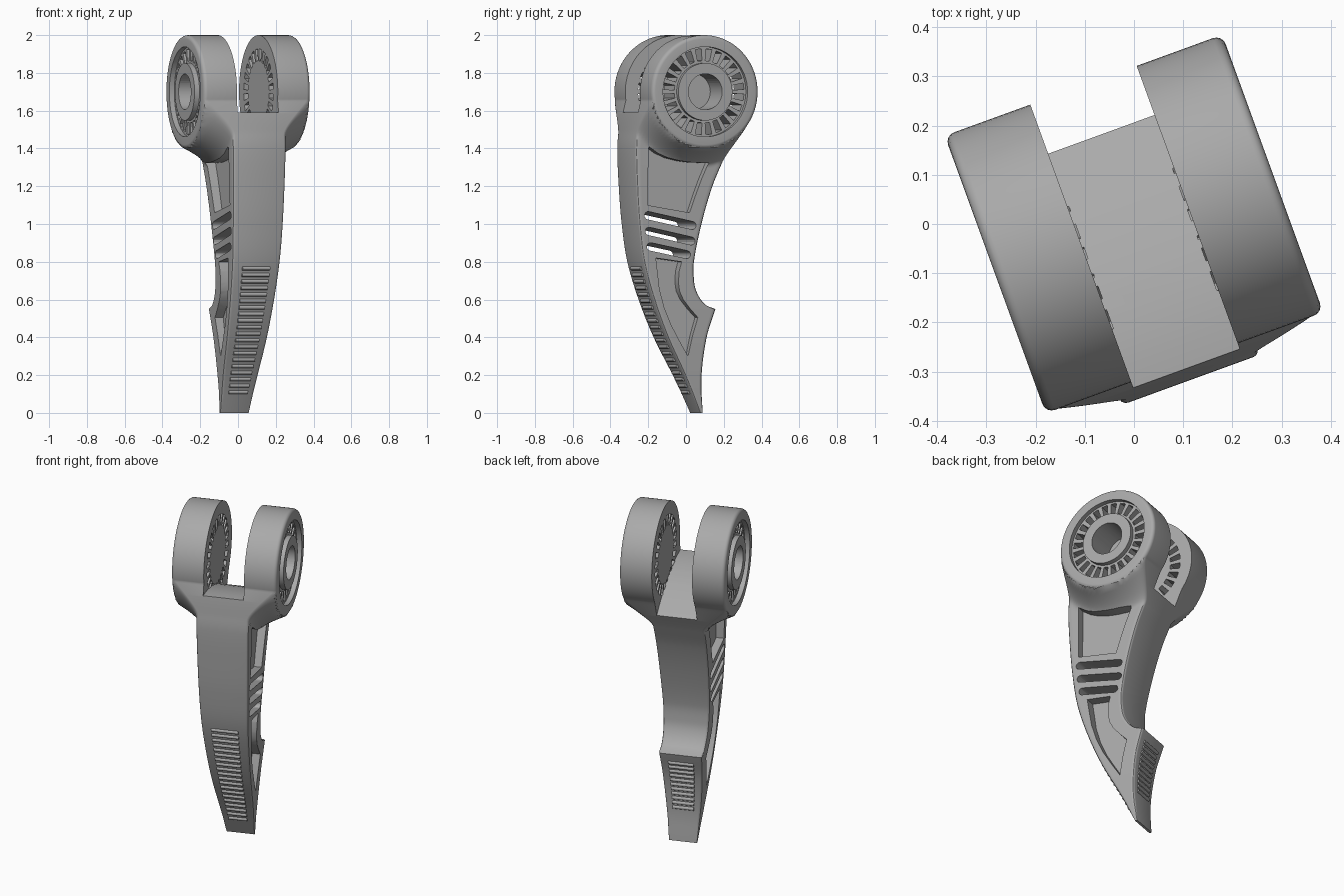
import bpy, bmesh, math

cube = bpy.data.objects.get("Cube")
if cube:
    bpy.data.objects.remove(cube, do_unlink=True)

grey = bpy.data.materials.new("plain_grey")
grey.use_nodes = True
grey.diffuse_color = (0.4, 0.4, 0.4, 1)
grey.node_tree.nodes["Principled BSDF"].inputs["Base Color"].default_value = (0.4, 0.4, 0.4, 1)

HUB_Z, HUB_R, HALF, GAP = 1.70, 0.30, 0.30, 0.115
TURN = math.radians(20)


def curve(points, z):
    """Smooth interpolation through (z, value) points."""
    def slope(i):
        a, b = points[max(i - 1, 0)], points[min(i + 1, len(points) - 1)]
        return (b[1] - a[1]) / (b[0] - a[0])
    i = 0
    while i < len(points) - 2 and z > points[i + 1][0]:
        i += 1
    (z0, p0), (z1, p1) = points[i], points[i + 1]
    h = z1 - z0
    t = (z - z0) / h
    return ((2*t**3 - 3*t**2 + 1) * p0 + (t**3 - 2*t**2 + t) * h * slope(i)
            + (3*t**2 - 2*t**3) * p1 + (t**3 - t**2) * h * slope(i + 1))


FRONT = [(0, .052), (.2, -.043), (.4, -.145), (.6, -.226), (.8, -.286), (1, -.315),
         (1.2, -.33), (1.4, -.337), (1.5, -.328), (1.6, -.31), (1.76, -.27)]
HEEL = [(0, .066), (.2, .056), (.4, .079), (.55, .125)]
BACK = [(.55, .125), (.565, .08), (.6, .042), (.65, .014), (.7, .002), (.8, 0), (1, .04),
        (1.2, .10), (1.35, .165), (1.42, .195), (1.5, .23), (1.6, .275), (1.76, .28)]
WIDTH = [(0, .08), (.2, .10), (.4, .115), (.6, .126), (.8, .135), (1, .142), (1.4, .15), (1.76, .15)]


def front(z):
    return curve(FRONT, z)


def back(z):
    return curve(HEEL if z < .55 else BACK, z)


def half_width(y, z):
    """Body half width, flaring out around the hub."""
    t = (math.hypot(y, z - HUB_Z) - HUB_R) / 0.10
    base = curve(WIDTH, z)
    return base + (0.295 - base) * (1 - min(max(t, 0), 1)) ** 1.5


def finish(name, bm):
    bmesh.ops.recalc_face_normals(bm, faces=bm.faces)
    mesh = bpy.data.meshes.new(name)
    bm.to_mesh(mesh)
    bm.free()
    mesh.materials.append(grey)
    obj = bpy.data.objects.new(name, mesh)
    bpy.context.collection.objects.link(obj)
    return obj


def skin(bm, rings, caps=True, closed=False):
    rows = [[bm.verts.new(p) for p in ring] for ring in rings]
    n = len(rows[0])
    for a, b in zip(rows, rows[1:] + rows[:1] if closed else rows[1:]):
        for i in range(n):
            j = (i + 1) % n
            bm.faces.new((a[i], a[j], b[j], b[i]))
    if caps and not closed:
        bm.faces.new(rows[0])
        bm.faces.new(rows[-1])


def prism(bm, outline, x0, x1):
    skin(bm, [[(x, y, z) for y, z in outline] for x in (x0, x1)])


def lathe(bm, profile, n=96):
    """Spin a closed (radius, x) profile about the hub axis."""
    skin(bm, [[(x, r * math.cos(a), HUB_Z + r * math.sin(a)) for r, x in profile]
              for a in (math.tau * k / n for k in range(n))], closed=True)


def circle(y, z, r, n):
    return [(y + r * math.cos(math.tau * k / n), z + r * math.sin(math.tau * k / n)) for k in range(n)]


def capsule(a, b, r):
    """Round-ended slot outline."""
    ang = math.atan2(b[1] - a[1], b[0] - a[0])
    pts = []
    for (y, z), start in ((b, ang - math.pi / 2), (a, ang + math.pi / 2)):
        pts += [(y + r * math.cos(start + math.pi * k / 6), z + r * math.sin(start + math.pi * k / 6))
                for k in range(7)]
    return pts


def boolean(obj, other, operation):
    mod = obj.modifiers.new(operation, "BOOLEAN")
    mod.operation, mod.solver, mod.object = operation, "EXACT", other
    bpy.context.view_layer.objects.active = obj
    bpy.ops.object.modifier_apply(modifier=mod.name)
    bpy.data.objects.remove(other, do_unlink=True)


# Curved lever body with softened side edges
bm = bmesh.new()
rings = []
for k in range(141):
    z = 1.76 * k / 140 if k != 44 else 0.55
    f, b = front(z), back(z)
    c = min(0.015, (b - f) / 4)
    ys = [f + c * s for s in (0, .1, .4)]
    ys += [f + c + (b - f - 2 * c) * i / 32 for i in range(33)]
    ys += [b - c * s for s in (.4, .1, 0)]
    side = []
    for y in ys:
        d = min(y - f, b - y, c)
        side.append((half_width(y, z) - c + math.sqrt(max(c * c - (c - d) ** 2, 0)), y, z))
    rings.append(side + [(-x, y, z) for x, y, z in reversed(side)])
skin(bm, rings)
body = finish("lever_body", bm)

# Hub barrel with rounded rims
bm = bmesh.new()
rim = [(HUB_R - .02 + .02 * math.sin(a), HALF - .02 + .02 * math.cos(a))
       for a in (math.pi / 8 * k for k in range(5))]
half = [(.05, HALF)] + rim
lathe(bm, half + [(r, -x) for r, x in reversed(half)])
boolean(body, finish("hub_barrel", bm), "UNION")

# Pin hole, radial vents, side pockets and through slots
bm = bmesh.new()
prism(bm, circle(0, HUB_Z, .095, 48), -.5, .5)
upper_pocket = [(-.265, 1.41), (-.215, 1.375), (-.158, 1.35), (-.09, 1.334), (-.035, 1.327), (.072, 1.322),
                (.035, 1.24), (0, 1.15), (-.032, 1.06), (-.27, 1.10)]
lower_pocket = [(-.219, .82), (-.073, .80), (-.087, .75), (-.09, .69), (-.083, .645), (-.061, .60),
                (-.02, .55), (.023, .505), (-.005, .41), (-.028, .30), (-.08, .385), (-.129, .47),
                (-.168, .56), (-.196, .655)]
VENTS = 24
for s in (1, -1):
    prism(bm, upper_pocket, s * .10, s * .5)
    prism(bm, lower_pocket, s * .075, s * .5)
    for k in range(VENTS):
        mid, w = math.tau * (k + .5) / VENTS, math.tau / VENTS * .29
        wedge = [(r * math.cos(mid + a), HUB_Z + r * math.sin(mid + a))
                 for r, a in ((.165, -w), (.228, -w), (.228, w), (.165, w))]
        prism(bm, wedge, s * .112, s * .5)
for a, b in (((-.265, 1.045), (-.015, .992)), ((-.26, .962), (-.02, .910)), ((-.25, .88), (-.045, .838))):
    prism(bm, capsule(a, b, .021), -.5, .5)
boolean(body, finish("hole_cutter", bm), "DIFFERENCE")

# Recessed ring on both outer faces, and the fork gap with its falling floor
bm = bmesh.new()
for s in (1, -1):
    lathe(bm, [(.152, s * .272), (.238, s * .272), (.238, s * .4), (.152, s * .4)])
floor = [(-.31 + .05 * k, 1.59 - .17 * (k / 10) ** 2) for k in range(13)]
prism(bm, [(-.5, 2.2), (-.5, 1.59)] + floor + [(.5, 1.3), (.5, 2.2)], -GAP, GAP)
boolean(body, finish("fork_cutter", bm), "DIFFERENCE")


# Raised grip ribs on the front and on the heel
def ribs(name, edge, z0, z1, count, scale):
    bm = bmesh.new()
    for k in range(count):
        z = z0 + (z1 - z0) * k / (count - 1)
        x = curve(WIDTH, z) * scale
        prism(bm, circle(edge(z), z, .010, 16), -x, x)
    return finish(name, bm)


parts = [body, ribs("front_ribs", front, .11, .765, 20, .58), ribs("heel_ribs", back, .2, .49, 11, .6)]

# Turn the whole lever and smooth the curved faces
bpy.ops.object.select_all(action="DESELECT")
for part in parts:
    part.rotation_euler.z = TURN
    part.select_set(True)
bpy.context.view_layer.objects.active = body
bpy.ops.object.shade_smooth_by_angle(angle=math.radians(30))
